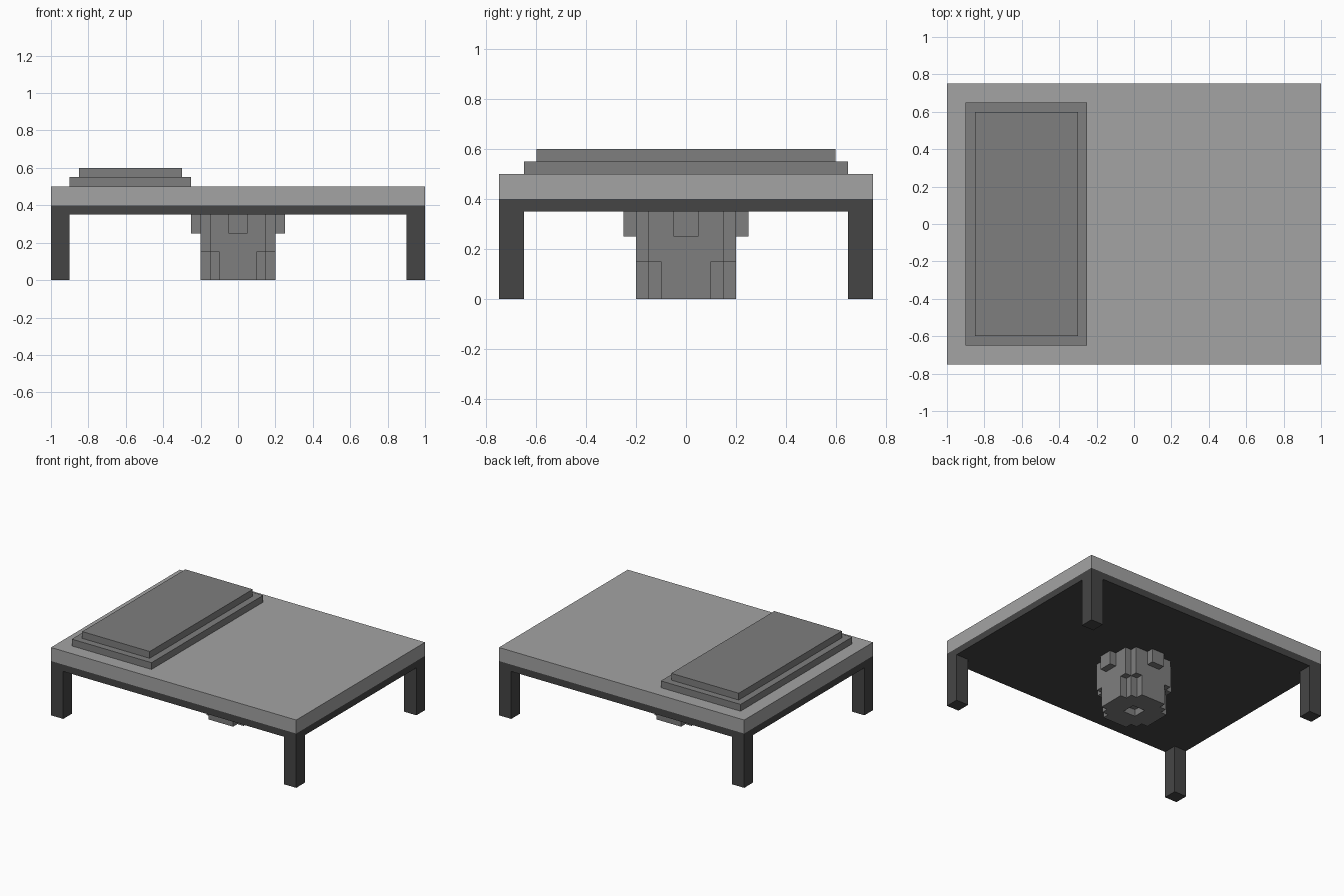
import bpy
import bmesh

cube = bpy.data.objects.get("Cube")
if cube:
    bpy.data.objects.remove(cube, do_unlink=True)


def material(name, value):
    mat = bpy.data.materials.new(name)
    color = (value, value, value, 1)
    mat.diffuse_color = color
    mat.use_nodes = True
    bsdf = mat.node_tree.nodes["Principled BSDF"]
    bsdf.inputs["Base Color"].default_value = color
    return mat


LIGHT = material("light grey", 0.37)
MID = material("mid grey", 0.21)
DARK = material("dark grey", 0.06)


def prism(name, outline, z0, z1, mat):
    """Extrude a counter-clockwise outline from z0 up to z1."""
    bm = bmesh.new()
    base = bm.faces.new([bm.verts.new((x, y, z0)) for x, y in outline])
    top = bmesh.ops.extrude_face_region(bm, geom=[base], use_keep_orig=True)["geom"]
    bmesh.ops.translate(bm, vec=(0, 0, z1 - z0),
                        verts=[v for v in top if isinstance(v, bmesh.types.BMVert)])
    bmesh.ops.recalc_face_normals(bm, faces=bm.faces)
    mesh = bpy.data.meshes.new(name)
    bm.to_mesh(mesh)
    bm.free()
    mesh.materials.append(mat)
    obj = bpy.data.objects.new(name, mesh)
    bpy.context.collection.objects.link(obj)
    return obj


def box(name, x0, x1, y0, y1, z0, z1, mat):
    return prism(name, [(x0, y0), (x1, y0), (x1, y1), (x0, y1)], z0, z1, mat)


def four_fold(points):
    """Repeat one quarter of an outline around the z axis."""
    outline = []
    for _ in range(4):
        outline += points
        points = [(-y, x) for x, y in points]
    return outline


# Table top, under-frame and legs
box("table_top", -1, 1, -0.75, 0.75, 0.4, 0.5, LIGHT)
box("under_frame", -1, 1, -0.75, 0.75, 0.35, 0.4, DARK)
for side, sx in (("left", 1), ("right", -1)):
    for end, sy in (("front", -1), ("back", 1)):
        xs = sorted((sx * 0.9, sx * 1.0))
        ys = sorted((sy * 0.65, sy * 0.75))
        box(f"{end}_{side}_leg", *xs, *ys, 0, 0.35, DARK)

# Stepped platform on the right half of the top
box("platform_lower", -0.9, -0.25, -0.65, 0.65, 0.5, 0.55, MID)
box("platform_upper", -0.85, -0.3, -0.6, 0.6, 0.55, 0.6, MID)

# Stepped round hub underneath: wide upper part, narrower lower part
prism("hub_upper", four_fold([(0.2, 0.15), (0.15, 0.15), (0.15, 0.2)]), 0.15, 0.35, MID)
hub = prism("hub_lower", four_fold([(0.2, 0.1), (0.15, 0.1), (0.15, 0.15),
                                    (0.1, 0.15), (0.1, 0.2)]), 0, 0.15, MID)

# Square socket in the bottom of the hub
cutter = box("socket_cutter", -0.05, 0.05, -0.05, 0.05, -0.05, 0.05, MID)
cutter.hide_render = True
mod = hub.modifiers.new("socket", "BOOLEAN")
mod.operation = "DIFFERENCE"
mod.solver = "EXACT"
mod.object = cutter
bpy.context.view_layer.objects.active = hub
bpy.ops.object.modifier_apply(modifier=mod.name)
bpy.data.objects.remove(cutter, do_unlink=True)

# Four lugs around the top of the hub
for name, x, y in (("left", 0.225, 0), ("right", -0.225, 0),
                   ("front", 0, -0.225), ("back", 0, 0.225)):
    hx, hy = (0.025, 0.05) if x else (0.05, 0.025)
    box(f"{name}_lug", x - hx, x + hx, y - hy, y + hy, 0.25, 0.35, MID)
